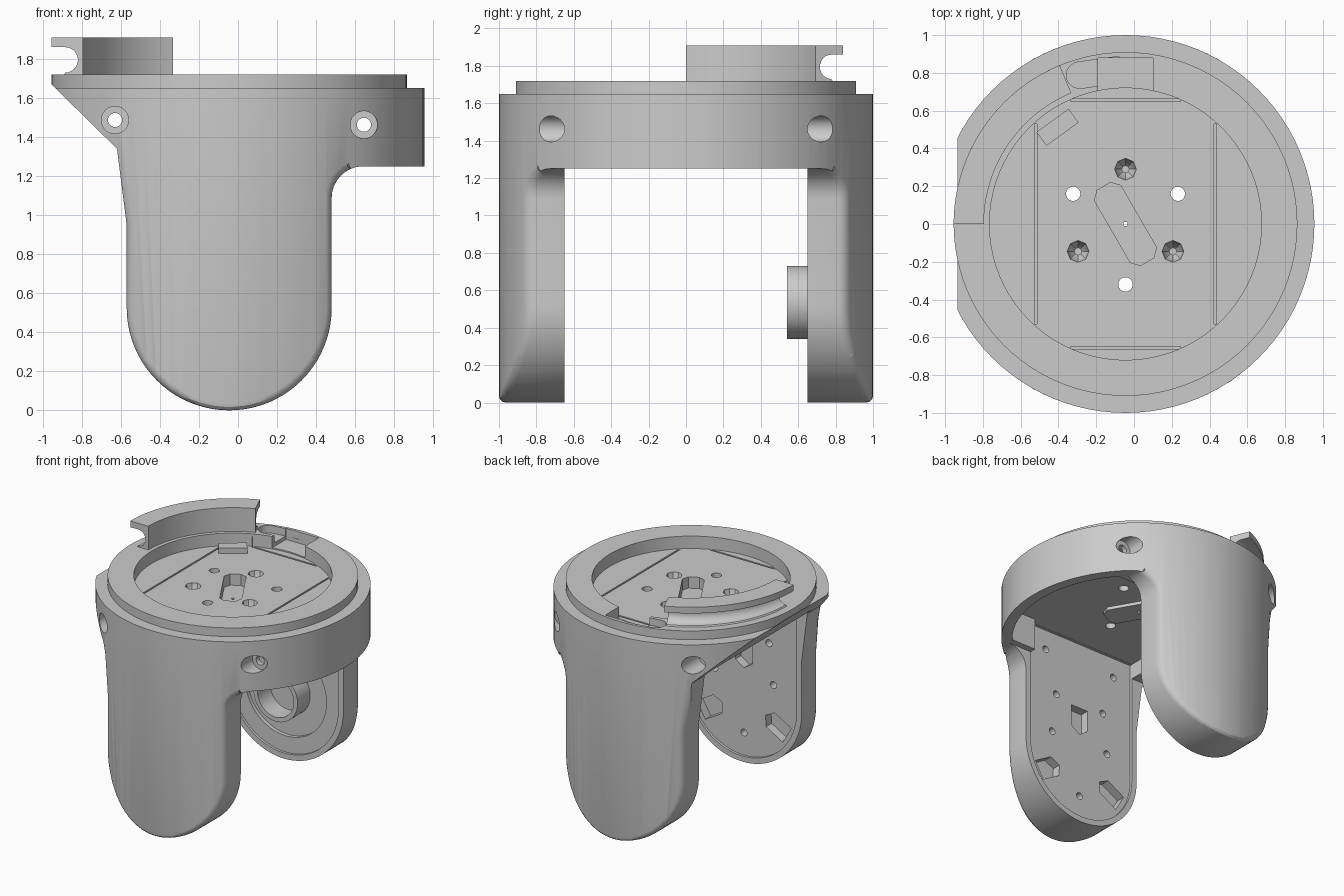
import bpy, bmesh, math
from math import sin, cos, radians

cube = bpy.data.objects.get("Cube")
if cube:
    bpy.data.objects.remove(cube, do_unlink=True)

CX = -0.045            # axis of the round housing
LEG_R = 0.525          # half width of a leg
FLOOR, CEIL, RIM = 1.62, 1.5, 1.72

grey = bpy.data.materials.new("plain grey")
grey.use_nodes = True
grey.diffuse_color = (0.6, 0.6, 0.6, 1)
grey.node_tree.nodes["Principled BSDF"].inputs["Base Color"].default_value = (0.6, 0.6, 0.6, 1)


def loft(name, rings):
    """Closed solid through a list of equal-length point rings."""
    bm = bmesh.new()
    rows = [[bm.verts.new(p) for p in ring] for ring in rings]
    n = len(rows[0])
    for a, b in zip(rows, rows[1:]):
        for i in range(n):
            j = (i + 1) % n
            bm.faces.new((a[i], a[j], b[j], b[i]))
    bm.faces.new(rows[0][::-1])
    bm.faces.new(rows[-1])
    bmesh.ops.recalc_face_normals(bm, faces=bm.faces)
    mesh = bpy.data.meshes.new(name)
    bm.to_mesh(mesh)
    bm.free()
    mesh.materials.append(grey)
    ob = bpy.data.objects.new(name, mesh)
    bpy.context.collection.objects.link(ob)
    return ob


def prism(name, pts, lo, hi, axis="Z"):
    place = (lambda u, v, t: (u, v, t)) if axis == "Z" else (lambda u, v, t: (u, t, v))
    return loft(name, [[place(u, v, t) for u, v in pts] for t in (lo, hi)])


def arc(u, v, r, a0, a1, n):
    return [(u + r * cos(radians(a0 + (a1 - a0) * i / n)),
             v + r * sin(radians(a0 + (a1 - a0) * i / n))) for i in range(n + 1)]


def disc(u, v, r, n=24):
    return arc(u, v, r, 0, 360, n)[:-1]


def rect(u0, u1, v0, v1):
    return [(u0, v0), (u1, v0), (u1, v1), (u0, v1)]


def turned(pts, u, v, deg):
    c, s = cos(radians(deg)), sin(radians(deg))
    return [(u + x * c - y * s, v + x * s + y * c) for x, y in pts]


def combine(target, tool, op="DIFFERENCE"):
    mod = target.modifiers.new("shape", "BOOLEAN")
    mod.operation, mod.object, mod.solver = op, tool, "EXACT"
    bpy.context.view_layer.objects.active = target
    bpy.ops.object.modifier_apply(modifier=mod.name)
    bpy.data.objects.remove(tool, do_unlink=True)


def cut(target, pts, lo, hi, axis="Z"):
    combine(target, prism("cutter", pts, lo, hi, axis))


def leg_shape(r, top):
    return arc(CX, LEG_R, r, 180, 360, 32) + [(CX + r, top), (CX - r, top)]


# Housing: round body trimmed to the front outline
body = prism("fork_housing", disc(CX, 0, 1, 96), -0.1, 1.65)
outline = (arc(CX, LEG_R, LEG_R, 180, 360, 40) + arc(0.64, 1.09, 0.16, 180, 90, 8)
           + [(1.2, 1.25), (1.2, 1.91), (-1.2, 1.91), (-0.62, 1.34), (-0.57, 0.95)])
combine(body, prism("rim", disc(CX, 0, 0.91, 96), 1.5, RIM), "UNION")
combine(body, prism("trim", outline, -1.3, 1.3, "Y"), "INTERSECT")

# Space between the legs, hollow skirt, and the well in the top
cut(body, rect(-1.5, 1.5, -0.65, 0.65), -0.5, 1.25)
cut(body, rect(-1.5, CX, -0.65, 0.65), 1.2, 1.38)
cut(body, rect(CX - 0.48, CX + 0.48, -0.65, 0.65), 1.2, CEIL)
skirt = prism("skirt_space", disc(CX, 0, 0.92, 96), 1.1, CEIL)
combine(skirt, prism("skirt_limit", rect(0.3, 1.2, -0.6, 0.6), 1, 2), "INTERSECT")
combine(body, skirt)
cut(body, disc(CX, 0, 0.72, 80), FLOOR, 2)

# Side screw holes with counterbores
for x, z in ((-0.63, 1.487), (0.645, 1.463)):
    cut(body, disc(x, z, 0.036), -1.2, 1.2, "Y")
    for s in (-1, 1):
        cut(body, disc(x, z, 0.07), *sorted((s * 0.64, s * 1.2)), "Y")

# Seam grooves round the floor plate
for s in (-1, 1):
    x, y = CX + s * 0.475, s * 0.655
    cut(body, rect(x - 0.007, x + 0.007, -0.53, 0.53), FLOOR - 0.02, 1.7)
    cut(body, rect(CX - 0.29, CX + 0.29, y - 0.007, y + 0.007), FLOOR - 0.02, 1.7)

# Floor plate: tapered bolt pockets, through holes and the central slot
for i in range(3):
    a = radians(90 + 120 * i)
    x, y = CX + 0.29 * cos(a), 0.29 * sin(a)
    combine(body, loft("cutter", [[(u, v, z) for u, v in disc(x, y, r, 8)]
                                  for r, z in ((0.02, FLOOR - 0.09), (0.045, FLOOR - 0.06),
                                               (0.06, FLOOR + 0.01))]))
    cut(body, disc(CX - 0.32 * cos(a), -0.32 * sin(a), 0.038), 1.4, 1.7)
slot = [(-0.23, -0.04), (-0.19, -0.08), (0.19, -0.08), (0.23, -0.04),
        (0.23, 0.04), (0.19, 0.08), (-0.19, 0.08), (-0.23, 0.04)]
combine(body, prism("slot_boss", turned([(x * 1.1, y * 1.3) for x, y in slot], CX, 0, 120),
                    CEIL - 0.025, CEIL + 0.02), "UNION")
cut(body, turned(slot, CX, 0, 120), FLOOR - 0.09, 1.7)
cut(body, disc(CX, 0, 0.012, 12), 1.4, 1.7)

# Cable notch in the rim
cut(body, rect(-0.19, 0.1, 0.66, 0.88), FLOOR + 0.01, 1.9)
cut(body, turned(arc(-0.16, 0, 0.07, 90, 270, 10) + [(0.06, -0.07), (0.06, 0.07)],
                 -0.13, 0.81, 8), FLOOR + 0.04, 1.9)

# Front leg, inner face: recess, bolt holes and three radial slots
cut(body, leg_shape(0.48, CEIL - 0.002), -0.67, -0.6, "Y")
holes = [(s * x, z) for s in (-1, 1) for x, z in ((0.32, 1.34), (0.22, 1.0))]
holes += [(0.3 * cos(radians(a)), LEG_R + 0.3 * sin(radians(a))) for a in (30, 150, 270)]
for x, z in holes:
    cut(body, disc(CX + x, z, 0.028, 16), -0.8, -0.6, "Y")
for a in (90, 210, 330):
    pocket = [(-0.12, 0), (-0.07, -0.075), (0.1, -0.075), (0.1, 0.075), (-0.07, 0.075)]
    cut(body, turned(pocket, CX + 0.34 * cos(radians(a)), LEG_R + 0.34 * sin(radians(a)), a),
        -0.74, -0.6, "Y")

# Back leg, inner face: stepped recess with a hollow bearing boss
cut(body, leg_shape(0.48, CEIL - 0.002), 0.6, 0.67, "Y")
cut(body, disc(CX, 0.535, 0.36, 48), 0.6, 0.7, "Y")
boss = prism("bearing_boss", disc(CX, 0.535, 0.195, 48), 0.54, 0.72, "Y")
cut(boss, disc(CX, 0.535, 0.16, 40), 0.5, 0.715, "Y")

# Rounded outer edges of the legs
bm = bmesh.new()
bm.from_mesh(body.data)


def on_leg_edge(v):
    return v.co.z < 1.24 and math.hypot(v.co.x - CX, v.co.y) > 0.99


bmesh.ops.remove_doubles(bm, verts=[v for v in bm.verts if on_leg_edge(v)], dist=0.008)
edges = [e for e in bm.edges if len(e.link_faces) == 2 and all(map(on_leg_edge, e.verts))
         and e.calc_face_angle() > 0.4]
bmesh.ops.bevel(bm, geom=edges, offset=0.035, segments=3, profile=0.5, affect="EDGES",
                clamp_overlap=False)
bm.to_mesh(body.data)
bm.free()

# Raised lip on the rim, with a round groove outside
section = ([(0.75, 1.7), (0.75, 1.91), (0.91, 1.91), (0.91, 1.86)]
           + arc(0.84, 1.795, 0.065, 90, 270, 12) + [(0.86, 1.7)])
lip = loft("curved_lip", [[(CX + r * cos(radians(a)), r * sin(radians(a)), z) for r, z in section]
                          for a in [180 - 67.5 * i / 24 for i in range(25)]])

# Small stop block on the floor
block = turned(rect(-0.105, 0.105, -0.045, 0.045), -0.405, 0.512, 36)
stop = loft("stop_block", [[(x, y, FLOOR - 0.02) for x, y in block],
                           [(x, y, FLOOR + 0.045) for x, y in block]])

# Smooth curved faces, crisp edges
for ob in (body, boss, lip, stop):
    bpy.ops.object.select_all(action="DESELECT")
    ob.select_set(True)
    bpy.context.view_layer.objects.active = ob
    bpy.ops.object.shade_smooth_by_angle(angle=radians(28))
